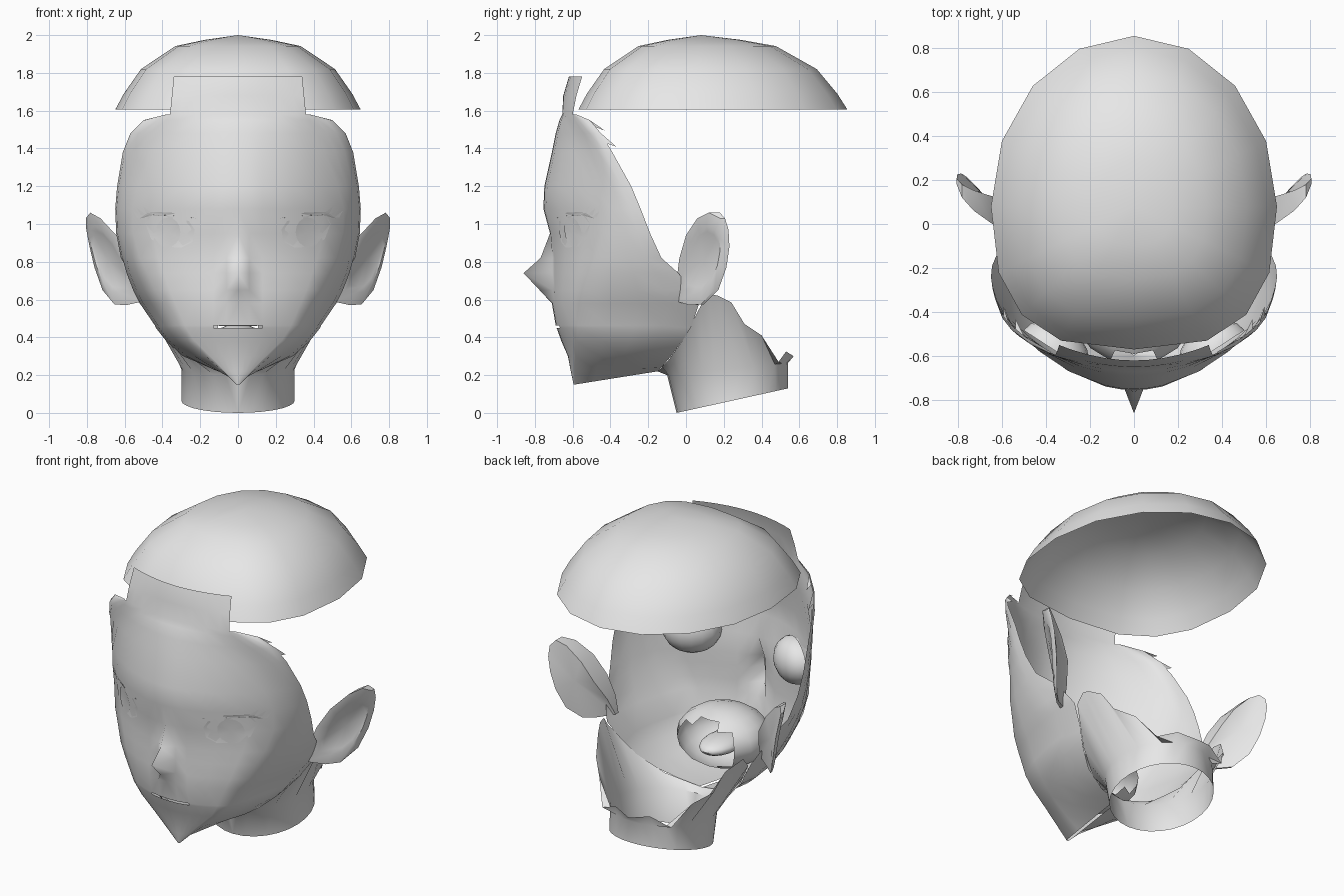
import bpy, bmesh, math
from mathutils import Vector, Matrix
from mathutils.bvhtree import BVHTree

if "Cube" in bpy.data.objects:
    bpy.data.objects.remove(bpy.data.objects["Cube"])

grey = bpy.data.materials.new("plain_grey")
grey.diffuse_color = (0.8, 0.8, 0.8, 1)
grey.use_nodes = True
grey.node_tree.nodes["Principled BSDF"].inputs["Base Color"].default_value = grey.diffuse_color


def make(name, verts, faces, mirror=False, angle=50, normals=True):
    bm = bmesh.new()
    vs = [bm.verts.new(v) for v in verts]
    for f in faces:
        bm.faces.new([vs[i] for i in f])
    if normals:
        bmesh.ops.recalc_face_normals(bm, faces=bm.faces)
    return finish(name, bm, mirror, angle)


def finish(name, bm, mirror=False, angle=50):
    me = bpy.data.meshes.new(name)
    bm.to_mesh(me)
    bm.free()
    me.materials.append(grey)
    ob = bpy.data.objects.new(name, me)
    bpy.context.collection.objects.link(ob)
    bpy.ops.object.select_all(action='DESELECT')
    ob.select_set(True)
    bpy.context.view_layer.objects.active = ob
    bpy.ops.object.shade_smooth_by_angle(angle=math.radians(angle))
    if mirror:
        m = ob.modifiers.new("mirror", 'MIRROR')
        m.use_clip = True
        m.merge_threshold = 0.0005
    return ob


# Face shell: rows of height, front y, cheek x, cheek y, half width, rear y
rows = [
    (1.78, -.62, .34, -.55, .34, -.55), (1.68, -.65, .35, -.58, .35, -.58),
    (1.58, -.655, .36, -.60, .38, -.58), (1.55, -.67, .38, -.59, .50, -.51),
    (1.48, -.69, .41, -.57, .57, -.45), (1.38, -.71, .46, -.54, .61, -.39),
    (1.20, -.75, .53, -.49, .64, -.29), (1.08, -.755, .56, -.45, .65, -.24),
    (.95, -.72, .555, -.44, .645, -.19), (.82, -.71, .52, -.48, .62, -.13),
    (.74, -.71, .48, -.51, .59, -.04), (.65, -.71, .44, -.54, .555, .03),
    (.58, -.71, .40, -.555, .52, .07), (.463, -.69, .33, -.575, .44, .03),
    (.450, -.685, .325, -.575, .435, .025), (.38, -.66, .265, -.58, .38, -.02),
    (.30, -.625, .17, -.585, .29, -.08), (.22, -.61, .08, -.59, .14, -.13),
    (.15, -.595, .008, -.59, .01, -.15)]
nose = {.82: -.77, .74: -.86, .65: -.775}
verts, faces = [], []
for z, front, cx, cy, w, rear in rows:
    k = min(1, cx / .28)
    for i, x in enumerate((0, .06 * k, .13 * k, .13 * k + (cx - .13 * k) * .4,
                           .13 * k + (cx - .13 * k) * .75, cx)):
        y = front + (cy - front) * (x / cx) ** 2
        verts.append((x, nose.get(z, y) if i == 0 else y, z))
    # the jaw turns inward again towards its rear edge
    for t, jaw in ((.25, .5), (.5, .85), (.75, 1), (1, .85)):
        lift = .07 * t if z == .15 else .02 * t if z == .22 else 0
        bow = math.sin(math.pi / 2 * t) if z > .78 else jaw
        verts.append((cx + (w - cx) * bow, cy + (rear - cy) * t, z + lift))
N = 10
for r in range(len(rows) - 1):
    for c in range(N - 1):
        brow_tab = r < 2 and c > 4          # only the middle rises above the hairline
        mouth_slit = r == 13 and c < 2      # open mouth
        if not (brow_tab or mouth_slit):
            a = r * N + c
            faces.append((a, a + N, a + N + 1, a + 1))
tree = BVHTree.FromPolygons([Vector(v) for v in verts], faces)
make("face_shell", verts, faces, mirror=True, angle=65, normals=False)

# Hairline spikes along the temple
spikes, sf = [], []
for i in range(3, 5):
    a, b = Vector(verts[i * N + 9]), Vector(verts[(i + 1) * N + 9])
    n = len(spikes)
    spikes += [a, a.lerp(b, .55), a.lerp(b, .5) + Vector((.004, .05, -.02))]
    sf.append((n, n + 1, n + 2))
make("temple_hair_points", spikes, sf, mirror=True)


# Thin plates laid on the face, given as x, z outlines
def plate(name, outline, lift):
    n = len(outline)
    mid = (sum(p[0] for p in outline) / n, sum(p[1] for p in outline) / n)
    pts = []
    for x, z in outline + [mid]:
        hit = tree.ray_cast(Vector((x, -2, z)), Vector((0, 1, 0)))[0]
        pts.append((x, (hit.y if hit else -.5) - lift, z))
    make(name, pts, [(i, (i + 1) % n, n) for i in range(n)], mirror=True)


def oval(x, z, rx, rz, n=16):
    return [(x + rx * math.cos(i * math.tau / n), z + rz * math.sin(i * math.tau / n))
            for i in range(n)]


plate("eye", [(.23, .97), (.26, 1.015), (.35, 1.04), (.47, 1.05), (.49, 1.0),
              (.46, .92), (.40, .88), (.30, .875), (.24, .905)], .003)
plate("iris", oval(.37, .957, .065, .078), .006)
plate("upper_lash", [(.22, 1.03), (.35, 1.06), (.47, 1.065), (.52, 1.03), (.47, 1.05),
                     (.35, 1.045)], .005)
for i, (x, z) in enumerate(((.46, 1.06), (.49, 1.05), (.51, 1.035))):
    plate("lash_point_%d" % i, [(x, z), (x + .045, z + .035), (x + .025, z - .002)], .005)

# Skull cap: sixteen-sided dome, longer behind, with squarer front corners
S = 16
verts, faces = [(0, .08, 2.0)], []
rings = [(.27, 1.975), (.51, 1.942), (.79, 1.82), (.93, 1.69), (1, 1.605)]
for s, z in rings:
    for i in range(S):
        a = i * math.tau / S
        c, sn = math.cos(a), math.sin(a)
        if c > -.01:
            x, y = .65 * sn, .775 * c
        else:
            x, y = math.copysign(.65 * abs(sn) ** .7, sn), -.65 * abs(c) ** .8
        verts.append((s * x, .08 + s * y, z))
for i in range(S):
    j = (i + 1) % S
    faces.append((0, 1 + i, 1 + j))
    for r in range(len(rings) - 1):
        b = 1 + r * S
        faces.append((b + i, b + S + i, b + S + j, b + j))
make("skull_cap", verts, faces, angle=60)

# Ears: bowed front, wedge-shaped behind
bm = bmesh.new()
outline = [(-.05, .59), (.02, .57), (.08, .575), (.15, .65), (.20, .77), (.22, .88),
           (.215, .97), (.18, 1.03), (.12, 1.06), (.06, 1.03), (.0, .94),
           (-.035, .82), (-.05, .70)]


def ear_point(y, z):
    return Vector((.57 + 1.25 * y - 2.5 * y * y + .2 * (z - .57), y, z))


n = len(outline)
cy, cz = .08, .81
rims = []
for scale, dip in ((1, 0), (.72, .0), (.6, .008)):
    rims.append([bm.verts.new(ear_point(cy + (y - cy) * scale, cz + (z - cz) * scale)
                              + Vector((-dip, dip, 0))) for y, z in outline])
rear = []
for y, z in outline:
    p = ear_point(y, z)
    p.y += .01 + .55 * max(0, .21 - y) * min(1, max(0, (z - .55) / .3))
    rear.append(bm.verts.new(p))
rims.insert(0, rear)
for a, b in zip(rims, rims[1:]):
    for i in range(n):
        j = (i + 1) % n
        bm.faces.new((a[i], a[j], b[j], b[i]))
for ring, y in ((rims[-1], cy), (rear, .15)):
    hub = bm.verts.new(sum((v.co for v in ring), Vector()) / n)
    for i in range(n):
        bm.faces.new((ring[i], ring[(i + 1) % n], hub))
bmesh.ops.recalc_face_normals(bm, faces=bm.faces)
finish("ear", bm, mirror=True, angle=40)

# Neck: slanted collar meeting the jaw edge, ragged behind the ears
top = [(0, -.15, .22), (.22, -.10, .27), (.36, -.02, .38), (.49, .08, .57),
       (.48, .17, .63), (.41, .31, .48), (.24, .49, .28), (0, .57, .31)]
verts, faces = [], []
M = 15
for k in range(M):
    a = math.pi * k / (M - 1)
    s, c = math.sin(a), math.cos(a)
    y0, y1 = .245 - .295 * c, .22 - .32 * c
    i = min(k // 2, 6)
    p = Vector(top[i]).lerp(Vector(top[i + 1]), k / 2 - i)
    if k > 6:
        p.z += .03 if k % 2 else -.01
    verts += [(.3 * s, y0, .22 * (y0 + .05)), (.3 * s, y1, .2 + .1 * (y1 + .1)), p]
for k in range(M - 1):
    for r in range(2):
        a = 3 * k + r
        faces.append((a, a + 3, a + 4, a + 1))
make("neck", verts, faces, mirror=True, angle=40)


# Rounded inner shells, optionally opened at the front or rear
def ball(name, loc, size, low=-2, high=2, turn=0, mirror=False):
    bm = bmesh.new()
    bmesh.ops.create_uvsphere(bm, u_segments=16, v_segments=10, radius=1)
    cut = [v for v in bm.verts if v.co.y < low or v.co.y > high]
    bmesh.ops.delete(bm, geom=cut, context='VERTS')
    rot = Matrix.Rotation(math.radians(turn), 3, 'Z')
    for v in bm.verts:
        v.co = Vector(loc) + rot @ Vector(a * b for a, b in zip(v.co, size))
    finish(name, bm, mirror)


ball("eye_socket", (.36, -.575, .955), (.17, .12, .14), low=-.01, turn=33, mirror=True)
ball("mouth_pouch", (0, -.38, .465), (.28, .26, .18), low=-.95, high=.8)
ball("tongue", (0, -.36, .42), (.11, .17, .05))

# Teeth: two narrow curved bands
for name, z in (("upper_teeth", .475), ("lower_teeth", .435)):
    verts, faces = [], []
    for k in range(9):
        x = -.1 + .025 * k
        for h in (-.014, .014):
            verts.append((x, -.64 + 4 * x * x, z + h))
        if k:
            n = 2 * k
            faces.append((n - 2, n, n + 1, n - 1))
    make(name, verts, faces)
